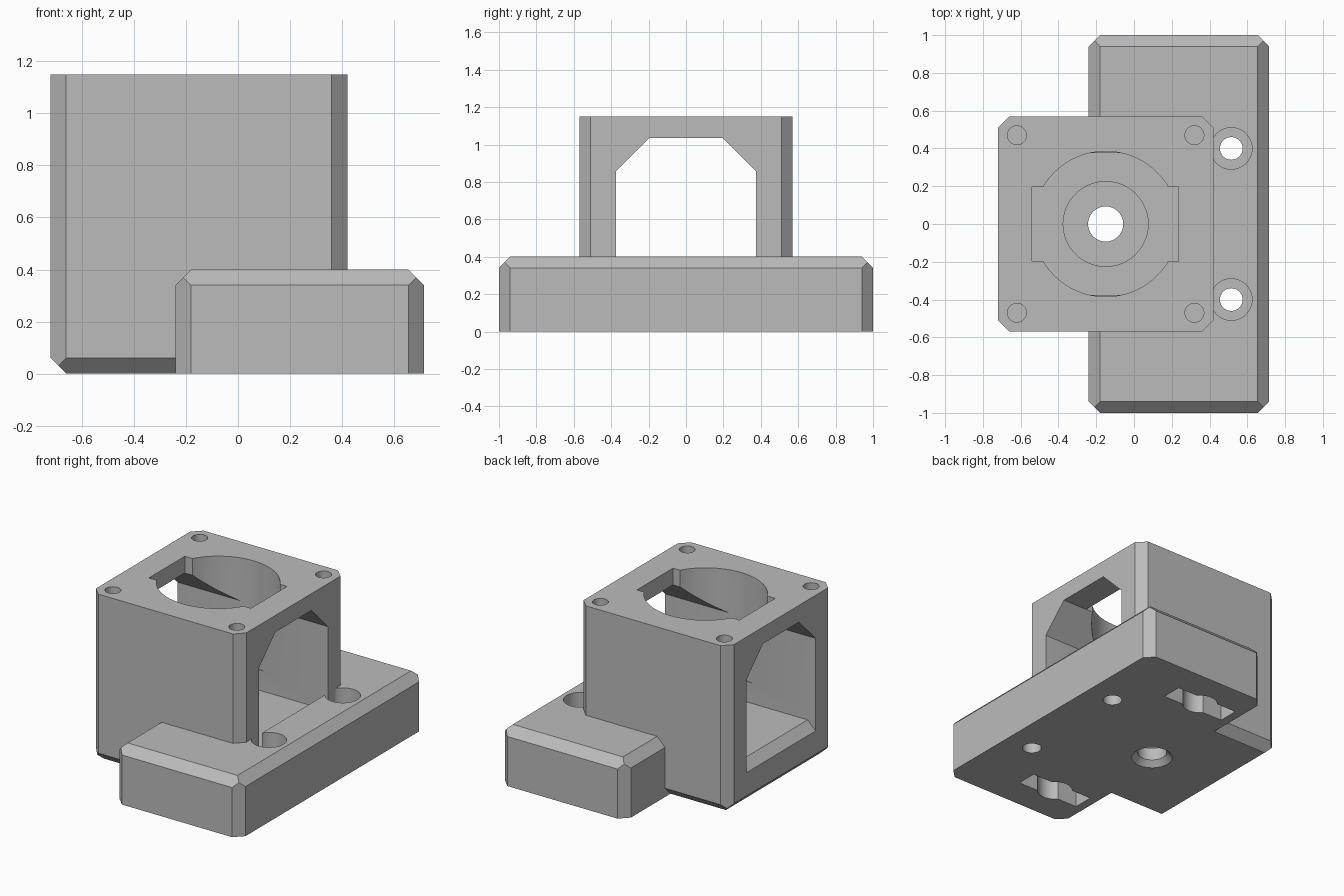
import bpy, bmesh, math
from mathutils import Vector, Matrix

cube = bpy.data.objects.get("Cube")
if cube:
    bpy.data.objects.remove(cube, do_unlink=True)

grey = bpy.data.materials.new("plain_grey")
grey.use_nodes = True
grey.diffuse_color = (0.5, 0.5, 0.5, 1)
grey.node_tree.nodes["Principled BSDF"].inputs["Base Color"].default_value = (0.5, 0.5, 0.5, 1)

C = 0.06            # chamfer size
AXIS_X = -0.15      # centre line of the tower


def finish(bm, name):
    bmesh.ops.recalc_face_normals(bm, faces=bm.faces)
    mesh = bpy.data.meshes.new(name)
    bm.to_mesh(mesh)
    bm.free()
    mesh.materials.append(grey)
    ob = bpy.data.objects.new(name, mesh)
    bpy.context.collection.objects.link(ob)
    return ob


def box_mesh(lo, hi):
    bm = bmesh.new()
    lo, hi = Vector(lo), Vector(hi)
    bmesh.ops.create_cube(bm, size=1, matrix=Matrix.Translation((lo + hi) / 2) @ Matrix.Diagonal((*(hi - lo), 1)))
    return bm


def box(name, lo, hi):
    return finish(box_mesh(lo, hi), name)


def chamfered_box(name, lo, hi, z_sign):
    """Box with chamfered uprights, and a chamfered rim at top (1) or bottom (-1)."""
    bm = box_mesh(lo, hi)
    signs = (-1, 1)
    normals = [(a, b, 0) for a in signs for b in signs]
    normals += [(a, 0, z_sign) for a in signs] + [(0, a, z_sign) for a in signs]
    for n in normals:
        corner = Vector([hi[i] if n[i] > 0 else lo[i] for i in range(3)])
        normal = Vector(n).normalized()
        cut = bmesh.ops.bisect_plane(bm, geom=bm.verts[:] + bm.edges[:] + bm.faces[:],
                                     plane_co=corner - normal * C / math.sqrt(2),
                                     plane_no=normal, clear_outer=True)
        edges = [e for e in cut["geom_cut"] if isinstance(e, bmesh.types.BMEdge)]
        bmesh.ops.contextual_create(bm, geom=edges)
    return finish(bm, name)


def cylinder(name, x, y, z0, z1, r0, r1=None, sides=48):
    bm = bmesh.new()
    bmesh.ops.create_cone(bm, cap_ends=True, segments=sides, radius1=r0,
                          radius2=r0 if r1 is None else r1, depth=z1 - z0,
                          matrix=Matrix.Translation((x, y, (z0 + z1) / 2)))
    return finish(bm, name)


def prism(name, points, offset):
    bm = bmesh.new()
    face = bm.faces.new([bm.verts.new(p) for p in points])
    out = bmesh.ops.extrude_face_region(bm, geom=[face])
    bmesh.ops.translate(bm, vec=offset, verts=[v for v in out["geom"] if isinstance(v, bmesh.types.BMVert)])
    return finish(bm, name)


def combine(target, tool, operation="DIFFERENCE"):
    tool.hide_render = True
    mod = target.modifiers.new("cut", "BOOLEAN")
    mod.operation, mod.solver, mod.object = operation, "EXACT", tool
    bpy.context.view_layer.objects.active = target
    bpy.ops.object.modifier_apply(modifier=mod.name)
    bpy.data.objects.remove(tool, do_unlink=True)


# Main blocks
base = chamfered_box("mounting_base", (-0.24, -1, 0), (0.715, 1, 0.4), 1)
body = chamfered_box("bracket_body", (-0.72, -0.57, 0), (0.42, 0.57, 1.15), -1)

# Counterbored mounting holes in the base
for y in (-0.4, 0.4):
    combine(base, cylinder("screw_head_cutter", 0.515, y, 0.2, 0.6, 0.11))
    combine(base, cylinder("screw_cutter", 0.515, y, -0.1, 0.3, 0.06))

combine(body, base, "UNION")

# Tunnel from side to side, with a sloped sill at the outer end
w, t, floor, top = 0.375, 0.195, 0.28, 1.035
outline = [(-w, floor), (w, floor), (w, 0.855), (t, top), (-t, top), (-w, 0.855)]
combine(body, prism("tunnel_cutter", [(-1, y, z) for y, z in outline], (1.421, 0, 0)))
sill = [(-0.66, floor), (-0.66, 0.35), (-0.8, 0.35), (-0.8, floor - 0.14)]
combine(body, prism("sill_cutter", [(x, -w, z) for x, z in sill], (0, 2 * w, 0)))

# Round top opening with side notches
combine(body, cylinder("opening_cutter", AXIS_X, 0, 0.42, 1.3, 0.385, sides=64))
combine(body, box("notch_cutter", (-0.54, -t, 0.9), (0.235, t, 1.3)))

# Stepped bore through the floor, flared underneath
combine(body, cylinder("bore_recess_cutter", AXIS_X, 0, 0.12, 0.5, 0.225))
combine(body, cylinder("bore_cutter", AXIS_X, 0, -0.1, 0.3, 0.093))
combine(body, cylinder("bore_flare_cutter", AXIS_X, 0, -0.01, 0.04, 0.14, 0.09))

# Blind screw holes at the top corners
for x in (AXIS_X - 0.47, AXIS_X + 0.47):
    for y in (-0.47, 0.47):
        combine(body, cylinder("top_screw_cutter", x, y, 0.85, 1.3, 0.05, sides=32))

# Slotted pockets under both ends of the base
for y in (-0.72, 0.72):
    combine(body, box("slot_cutter", (-0.18, y - 0.07, -0.1), (0.29, y + 0.07, 0.28)))
    combine(body, cylinder("pocket_cutter", 0.055, y, -0.1, 0.28, 0.11, sides=24))

# Smooth bores, sharp chamfers
bpy.ops.object.select_all(action="DESELECT")
body.select_set(True)
bpy.context.view_layer.objects.active = body
bpy.ops.object.shade_smooth_by_angle(angle=math.radians(25))
